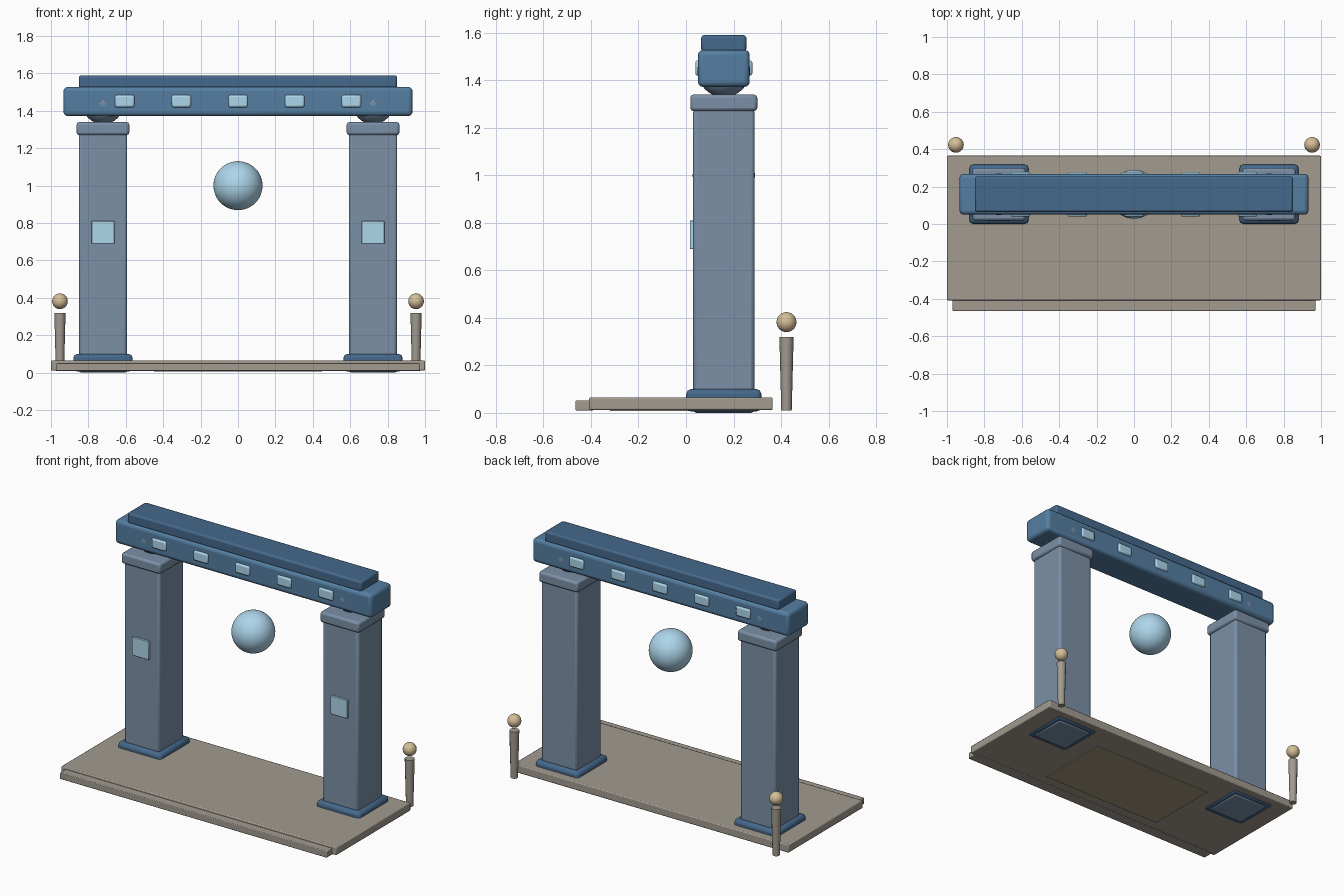
import bpy, math

if "Cube" in bpy.data.objects:
    bpy.data.objects.remove(bpy.data.objects["Cube"])

def mat(name, r, g, b):
    m = bpy.data.materials.new(name)
    m.diffuse_color = (r, g, b, 1)
    m.use_nodes = True
    m.node_tree.nodes["Principled BSDF"].inputs["Base Color"].default_value = m.diffuse_color
    return m

STONE = mat("stone", 0.36, 0.33, 0.28)
INLAY = mat("inlay", 0.36, 0.32, 0.20)
PILLAR = mat("pillar_blue", 0.20, 0.28, 0.39)
BEAM = mat("beam_blue", 0.09, 0.21, 0.36)
DARK = mat("dark_blue", 0.06, 0.14, 0.26)
GLOW = mat("pale_blue", 0.42, 0.67, 0.83)
GOLD = mat("warm_lamp", 0.66, 0.52, 0.31)

def finish(name, material, smooth=30):
    o = bpy.context.object
    o.name = name
    o.data.materials.append(material)
    bpy.ops.object.shade_smooth_by_angle(angle=math.radians(smooth))
    return o

def box(name, x, y, z, material, bevel=0.0, segments=2):
    """Box from (min, max) ranges, with optional rounded edges."""
    bpy.ops.mesh.primitive_cube_add(size=1, location=[(a + b) / 2 for a, b in (x, y, z)])
    bpy.context.object.scale = [b - a for a, b in (x, y, z)]
    bpy.ops.object.transform_apply(location=False, rotation=False, scale=True)
    o = finish(name, material)
    if bevel:
        m = o.modifiers.new("bevel", 'BEVEL')
        m.width, m.segments = bevel, segments
    return o

def ball(name, loc, r, material, seg=32, rings=16):
    bpy.ops.mesh.primitive_uv_sphere_add(segments=seg, ring_count=rings, radius=r, location=loc)
    return finish(name, material, 60)

def around(c, w):
    return (c - w / 2, c + w / 2)

YC = 0.159  # depth of the gate's centre line

# Platform, front step and underside inlay
box("platform", (-1, 1), (-0.408, 0.365), (0.012, 0.065), STONE, 0.006)
box("front_step", (-0.97, 0.97), (-0.465, -0.39), (0.010, 0.052), STONE, 0.004)
box("underside_inlay", (-0.45, 0.45), (-0.32, 0.18), (0.007, 0.03), INLAY)

for side, s in (("left", -1), ("right", 1)):
    px = 0.722 * s
    # Pillar with plinth, capital and front panel
    box(side + "_pillar", around(px, 0.258), around(YC, 0.258), (0, 1.28), PILLAR, 0.014)
    box(side + "_plinth", around(px, 0.316), around(YC, 0.316), (0.006, 0.10), DARK, 0.02)
    box(side + "_capital", around(px, 0.282), around(YC, 0.282), (1.27, 1.34), PILLAR, 0.014)
    box(side + "_pillar_panel", around(px, 0.122), (0.016, 0.05), (0.69, 0.81), GLOW, 0.003)
    # Ball joint between capital and lintel
    ball(side + "_joint", (px, YC, 1.44), 0.111, PILLAR)
    # Lamp post behind the platform corner
    bpy.ops.mesh.primitive_cone_add(vertices=12, radius1=0.022, radius2=0.030, depth=0.31,
                                    location=(0.952 * s, 0.423, 0.165))
    finish(side + "_lamp_post", STONE, 35)
    ball(side + "_lamp", (0.952 * s, 0.423, 0.382), 0.042, GOLD, 24, 12)

# Lintel with cap and a row of windows showing on both faces
box("lintel", (-0.933, 0.933), around(YC, 0.218), (1.372, 1.528), BEAM, 0.022, 3)
box("lintel_cap", (-0.851, 0.851), around(YC, 0.19), (1.52, 1.59), DARK, 0.012)
for i in range(-2, 3):
    box("lintel_window", around(i * 0.303, 0.104), around(YC, 0.24), (1.419, 1.484), GLOW, 0.010)

# Floating orb
ball("orb", (0, YC, 1.0), 0.131, GLOW, 48, 24)
